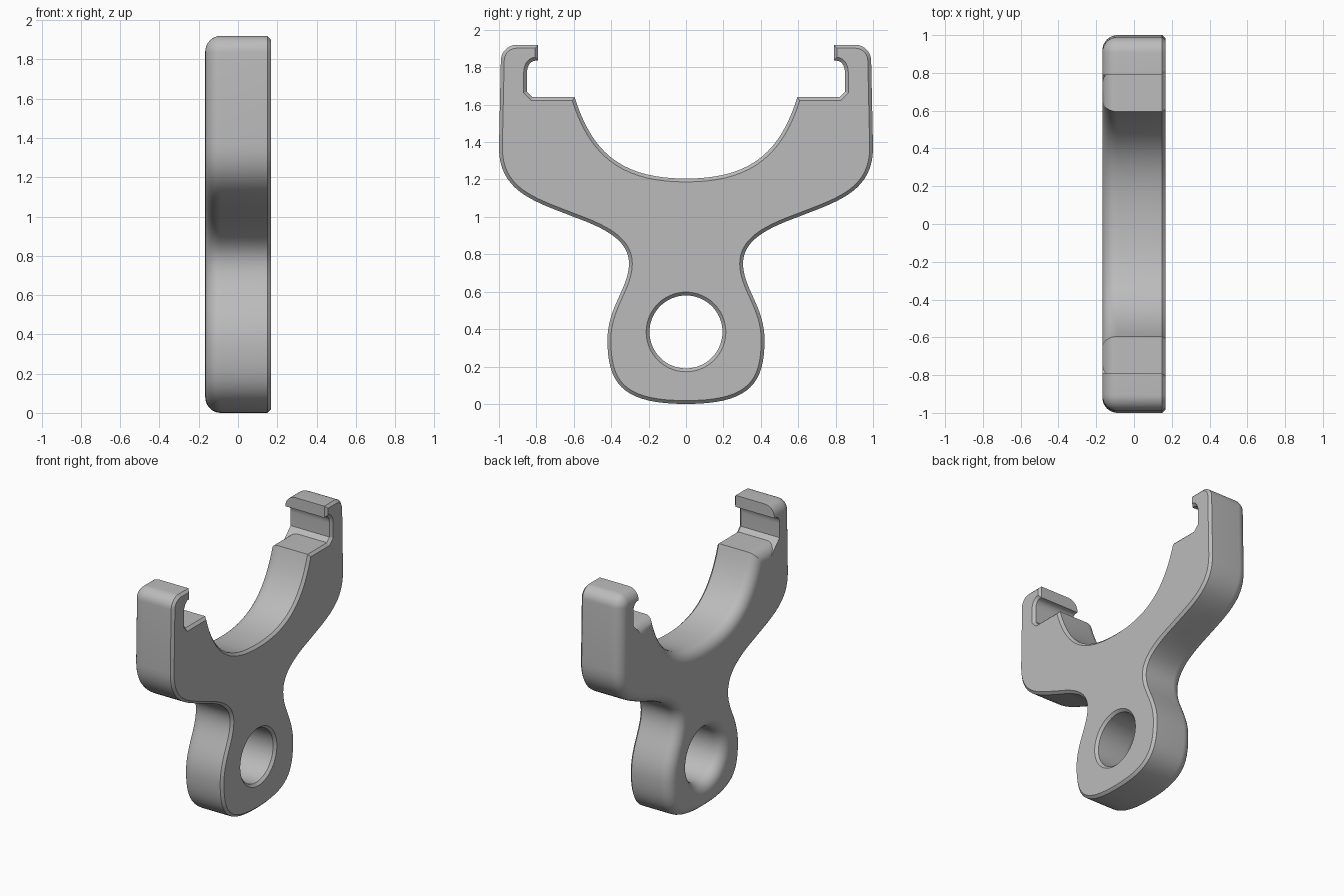
import bpy, bmesh, math
from mathutils import Vector
from mathutils.geometry import interpolate_bezier

cube = bpy.data.objects.get("Cube")
if cube:
    bpy.data.objects.remove(cube, do_unlink=True)

HALF, FILLET, CHAMFER = 0.167, 0.08, 0.018


def curve(*pts, n=18):
    return [p.to_2d() for p in interpolate_bezier(*[Vector((*q, 0)) for q in pts], n)]


def line(*pts):
    return [Vector(p) for p in pts]


# Half outline (y, z), from the middle of the fork down to the middle of the base
half = (
    curve((0, 1.205), (0.33, 1.205), (0.5, 1.33), (0.595, 1.64))              # fork arc
    + line((0.82, 1.64), (0.85, 1.67))                                        # ledge
    + curve((0.85, 1.77), (0.85, 1.81), (0.83, 1.835), (0.805, 1.835), n=8)   # hook inside
    + line((0.79, 1.835), (0.79, 1.92))                                       # hook tip
    + curve((0.905, 1.92), (0.952, 1.92), (0.99, 1.882), (0.99, 1.835), n=10)
    + curve((1, 1.37), (1, 1.13), (0.8, 1.08), (0.6, 1.0))                    # shoulder
    + curve((0.6, 1.0), (0.42, 0.935), (0.305, 0.87), (0.305, 0.75))[1:]      # neck
    + curve((0.305, 0.75), (0.305, 0.62), (0.42, 0.52), (0.42, 0.34))[1:]     # grip
    + curve((0.42, 0.34), (0.42, 0.1), (0.33, 0), (0, 0))[1:]
)
outline = half + [Vector((-p.x, p.y)) for p in reversed(half[1:-1])]
hole = [Vector((0.195 * math.cos(a), 0.385 + 0.195 * math.sin(a)))
        for a in (math.tau * i / 64 for i in range(64))]


def in_slot(a, b):
    m = (a + b) / 2
    return 1.645 < m.y < 1.915 and abs(m.x) < 0.86


def offset(loop, dist, skip_slot):
    """Move each edge of the loop into the material by dist."""
    out = []
    for i, p in enumerate(loop):
        sides = []
        for a, b in ((loop[i - 1], p), (p, loop[(i + 1) % len(loop)])):
            d = (b - a).normalized()
            w = 0 if skip_slot and in_slot(a, b) else dist
            sides.append((Vector((d.y, -d.x)), w))
        (n1, d1), (n2, d2) = sides
        det = n1.x * n2.y - n1.y * n2.x
        if abs(det) < 1e-4:
            move = n1 * d1
        else:
            move = Vector((d1 * n2.y - d2 * n1.y, n1.x * d2 - n2.x * d1)) / det
        out.append(p + move)
    return out


# Cross-section of the rim: (x, inset, slot stays square)
section = [(HALF, CHAMFER, False), (HALF - CHAMFER, 0, False)]
STEPS = 8
for i in range(STEPS + 1):
    a = math.pi / 2 * i / STEPS
    section.append((-HALF + FILLET * (1 - math.sin(a)), FILLET * (1 - math.cos(a)), True))

bm = bmesh.new()
cap_edges = ([], [])
for loop in (outline, hole):
    rings = [[bm.verts.new((x, p.x, p.y)) for p in offset(loop, d, skip)]
             for x, d, skip in section]
    n = len(loop)
    for r, s in zip(rings, rings[1:]):
        for i in range(n):
            j = (i + 1) % n
            bm.faces.new((r[i], r[j], s[j], s[i]))
    for edges, ring in zip(cap_edges, (rings[0], rings[-1])):
        edges += [bm.edges.get((ring[i], ring[(i + 1) % n])) for i in range(n)]

# Flat side faces around the hole
for edges, nx in zip(cap_edges, (1, -1)):
    bmesh.ops.triangle_fill(bm, edges=edges, use_beauty=True, normal=(nx, 0, 0))
bmesh.ops.remove_doubles(bm, verts=bm.verts, dist=1e-5)
bmesh.ops.recalc_face_normals(bm, faces=bm.faces)

mesh = bpy.data.meshes.new("fork_frame")
bm.to_mesh(mesh)
bm.free()
frame = bpy.data.objects.new("fork_frame", mesh)
bpy.context.collection.objects.link(frame)

grey = bpy.data.materials.new("plain grey")
grey.use_nodes = True
colour = (0.5, 0.5, 0.5, 1)
grey.diffuse_color = colour
grey.node_tree.nodes["Principled BSDF"].inputs["Base Color"].default_value = colour
mesh.materials.append(grey)

bpy.ops.object.select_all(action="DESELECT")
frame.select_set(True)
bpy.context.view_layer.objects.active = frame
bpy.ops.object.shade_smooth_by_angle(angle=math.radians(30))
for f in mesh.polygons:
    if abs(f.normal.x) > 0.999:
        f.use_smooth = False
